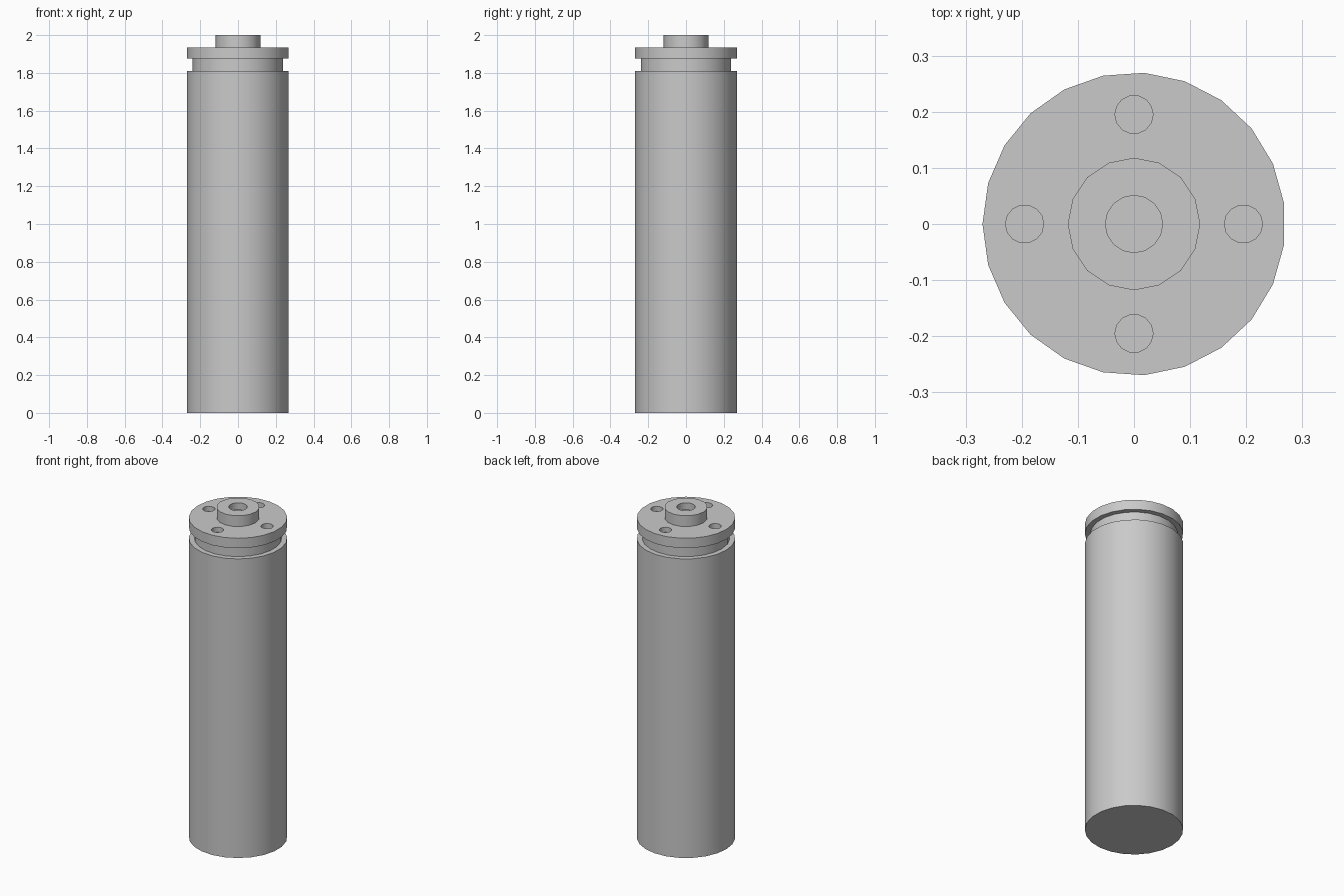
import bpy, bmesh, math
from mathutils import Matrix

cube = bpy.data.objects.get("Cube")
if cube:
    bpy.data.objects.remove(cube)

grey = bpy.data.materials.new("plain grey")
grey.use_nodes = True
GREY = (0.59, 0.59, 0.59, 1)
grey.diffuse_color = GREY
grey.node_tree.nodes["Principled BSDF"].inputs["Base Color"].default_value = GREY


def lathe(name, profile, sides):
    """Turn a (radius, height) profile around z, starting at -x."""
    bm = bmesh.new()
    rings = []
    for radius, z in profile:
        if radius == 0:
            rings.append([bm.verts.new((0, 0, z))] * sides)
            continue
        angles = [math.pi + math.tau * i / sides for i in range(sides)]
        rings.append([bm.verts.new((radius * math.cos(a), radius * math.sin(a), z))
                      for a in angles])
    for low, high in zip(rings, rings[1:]):
        for i in range(sides):
            j = (i + 1) % sides
            corners = dict.fromkeys((low[i], low[j], high[j], high[i]))
            bm.faces.new(list(corners))
    bmesh.ops.recalc_face_normals(bm, faces=bm.faces)
    mesh = bpy.data.meshes.new(name)
    bm.to_mesh(mesh)
    bm.free()
    mesh.materials.append(grey)
    obj = bpy.data.objects.new(name, mesh)
    bpy.context.collection.objects.link(obj)
    return obj


def drill(target, x, y, radius, bottom, top):
    """Cut a round blind hole into the target."""
    cutter = lathe("hole_cutter", [(0, bottom), (radius, bottom), (radius, top), (0, top)], 14)
    cutter.data.transform(Matrix.Translation((x, y, 0)))
    cutter.hide_render = True
    mod = target.modifiers.new("hole", 'BOOLEAN')
    mod.operation = 'DIFFERENCE'
    mod.solver = 'EXACT'
    mod.object = cutter
    bpy.context.view_layer.objects.active = target
    bpy.ops.object.modifier_apply(modifier=mod.name)
    bpy.data.objects.remove(cutter)


R, SIDES = 0.27, 23
SEAM, SHOULDER, FLANGE, FACE, TOP = 0.79, 1.81, 1.875, 1.935, 2.0

# Long casing in two lengths that meet at the seam
lower = lathe("lower_casing", [(0, 0), (R, 0), (R, SEAM)], SIDES)
upper = lathe("upper_casing", [(R, SEAM), (R, SHOULDER), (0, SHOULDER)], SIDES)

# Recessed neck under the flange
neck = lathe("neck", [(0.24, SHOULDER), (0.24, FLANGE)], SIDES)

# End flange with four bolt holes
flange = lathe("end_flange", [(0, FLANGE), (R, FLANGE), (R, FACE), (0, FACE)], SIDES)
for k in range(4):
    a = k * math.pi / 2
    drill(flange, 0.195 * math.cos(a), 0.195 * math.sin(a), 0.034, FACE - 0.03, FACE + 0.05)

# Central boss with a blind bore
boss = lathe("centre_boss", [(0.118, FACE), (0.118, TOP), (0.051, TOP),
                             (0.051, TOP - 0.04), (0, TOP - 0.04)], 16)

# Smooth round walls, keep the rims crisp
for obj in (lower, upper, neck, flange, boss):
    bpy.ops.object.select_all(action='DESELECT')
    obj.select_set(True)
    bpy.context.view_layer.objects.active = obj
    bpy.ops.object.shade_smooth_by_angle(angle=math.radians(40))
